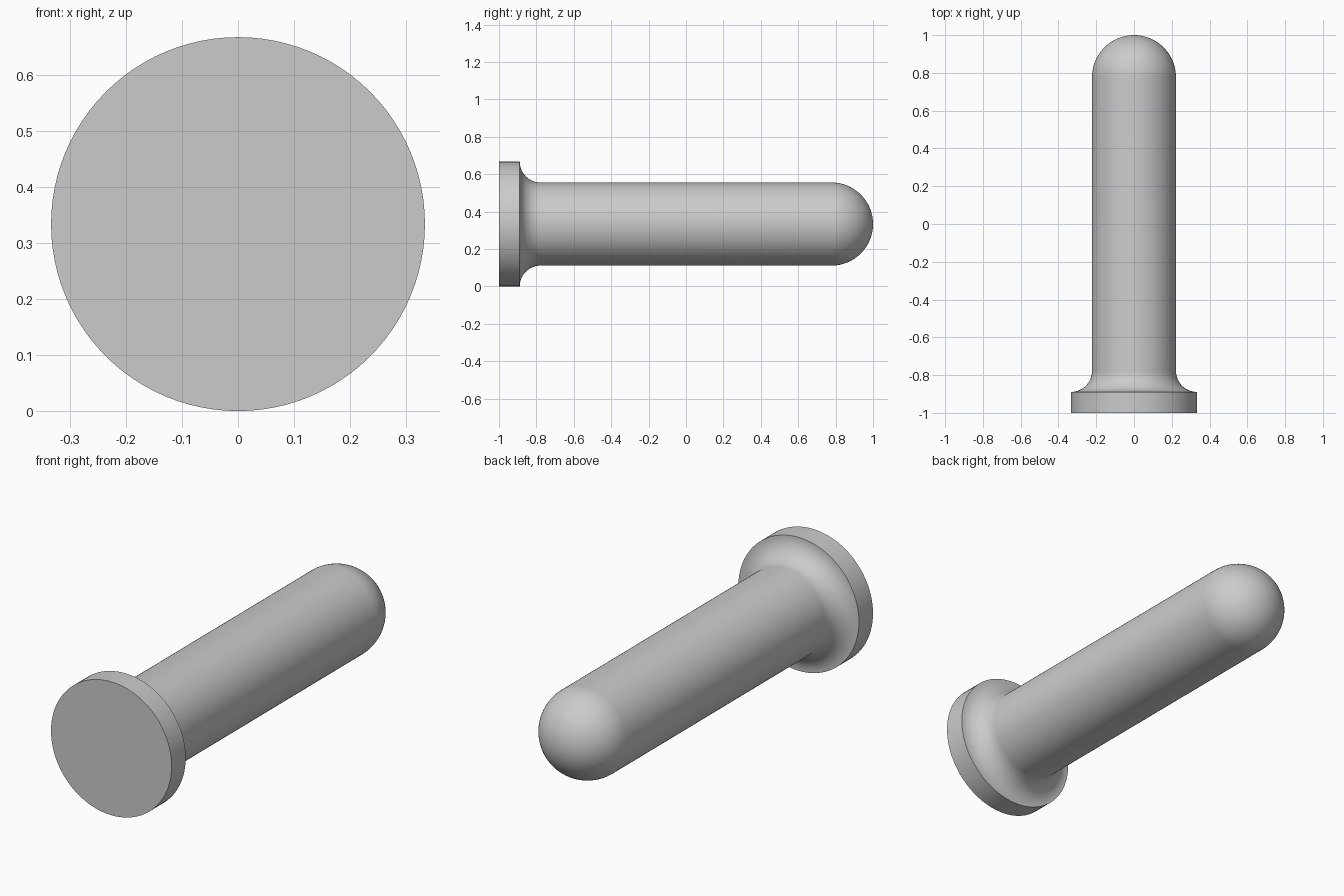
import bpy, bmesh, math
from mathutils import Matrix, Vector

cube = bpy.data.objects.get("Cube")
if cube:
    bpy.data.objects.remove(cube, do_unlink=True)

SEGMENTS = 96
U = 1 / 9                    # every size is a multiple of this unit
HEAD_R, SHAFT_R = 3 * U, 2 * U

grey = bpy.data.materials.new("light grey")
grey.use_nodes = True
colour = (0.6, 0.6, 0.6, 1)
grey.diffuse_color = colour
grey.node_tree.nodes["Principled BSDF"].inputs["Base Color"].default_value = colour


def arc(r, y, radius, start, end, steps):
    """Profile points (radius from axis, y) along a circular arc."""
    angles = [math.radians(start + (end - start) * i / steps) for i in range(steps + 1)]
    return [(r + radius * math.cos(a), y + radius * math.sin(a)) for a in angles]


# Profile: flat head, concave fillet, straight shaft, round tip
profile = [(0, -1), (HEAD_R, -1)]
profile += arc(HEAD_R, -1 + 2 * U, U, 270, 180, 16)
profile += arc(0, 1 - SHAFT_R, SHAFT_R, 0, 90, 24)

# Spin the profile round the long axis
bm = bmesh.new()
verts = [bm.verts.new((r, y, 0)) for r, y in profile]
edges = [bm.edges.new(pair) for pair in zip(verts, verts[1:])]
bmesh.ops.spin(bm, geom=verts + edges, cent=(0, 0, 0), axis=(0, 1, 0),
               angle=math.tau, steps=SEGMENTS, use_merge=True)
bmesh.ops.remove_doubles(bm, verts=bm.verts, dist=1e-5)
bmesh.ops.recalc_face_normals(bm, faces=bm.faces)
bmesh.ops.transform(bm, matrix=Matrix.Translation(Vector((0, 0, HEAD_R))), verts=bm.verts)

mesh = bpy.data.meshes.new("round_tipped_pin")
bm.to_mesh(mesh)
bm.free()
mesh.materials.append(grey)
pin = bpy.data.objects.new("round_tipped_pin", mesh)
bpy.context.collection.objects.link(pin)

bpy.ops.object.select_all(action='DESELECT')
pin.select_set(True)
bpy.context.view_layer.objects.active = pin
bpy.ops.object.shade_smooth_by_angle(angle=math.radians(30))
